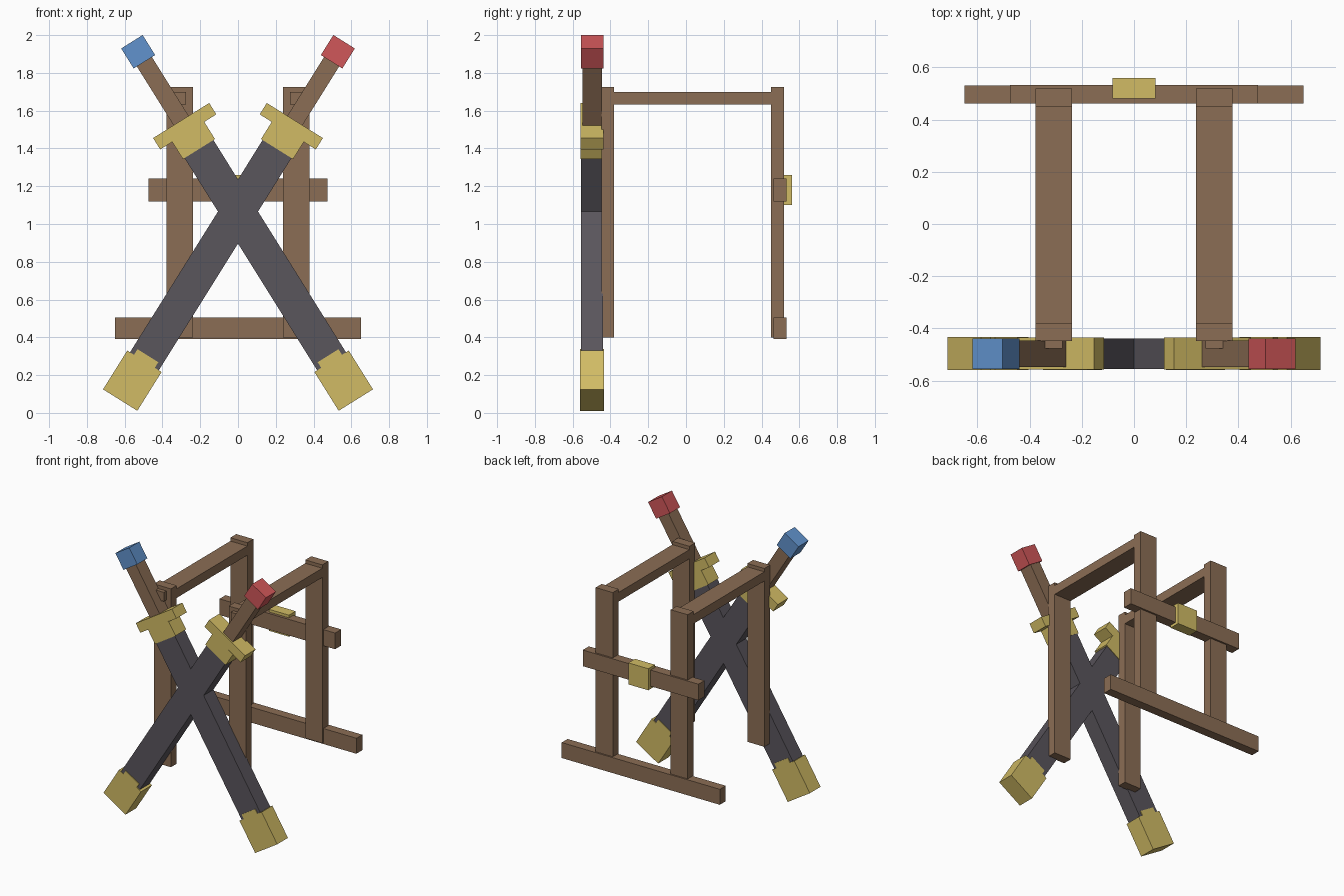
import bpy, math
from mathutils import Matrix, Vector

cube = bpy.data.objects.get("Cube")
if cube:
    bpy.data.objects.remove(cube, do_unlink=True)


def make_material(name, rgb):
    mat = bpy.data.materials.new(name)
    mat.use_nodes = True
    color = (*rgb, 1.0)
    mat.diffuse_color = color
    mat.node_tree.nodes["Principled BSDF"].inputs["Base Color"].default_value = color
    return mat


wood = make_material("brown wood", (0.26, 0.155, 0.09))
brass = make_material("brass", (0.64, 0.50, 0.13))
leather = make_material("dark grey leather", (0.102, 0.092, 0.108))
red = make_material("red", (0.63, 0.095, 0.10))
blue = make_material("blue", (0.12, 0.29, 0.61))


def box(name, mat, x, y, z, transform=Matrix()):
    """Box spanning the given (low, high) ranges, then transformed."""
    bpy.ops.mesh.primitive_cube_add(size=1)
    obj = bpy.context.object
    obj.name = name
    centre = Vector([(a + b) / 2 for a, b in (x, y, z)])
    size = [b - a for a, b in (x, y, z)]
    obj.data.transform(transform @ Matrix.Translation(centre) @ Matrix.Diagonal((*size, 1)))
    obj.data.materials.append(mat)
    return obj


# Two crossed sheathed swords, built along z around the crossing point
PARTS = [
    # part, material, half width, half depth, low end, high end
    ("scabbard", leather, 0.09, 0.058, -1.10, 0.42),
    ("scabbard_tip", brass, 0.107, 0.063, -1.177, -0.935),
    ("scabbard_tip_collar", brass, 0.065, 0.063, -0.94, -0.90),
    ("scabbard_mouth", brass, 0.10, 0.062, 0.39, 0.50),
    ("guard", brass, 0.175, 0.061, 0.497, 0.568),
    ("grip", wood, 0.047, 0.051, 0.55, 0.95),
    ("pommel", None, 0.067, 0.059, 0.935, 1.06),
]
for side, sign, accent in (("left", 1, red), ("right", -1, blue)):
    place = Matrix.Translation((0, -0.497, 1.066)) @ Matrix.Rotation(sign * math.radians(32), 4, "Y")
    for part, mat, w, d, low, high in PARTS:
        box(f"{side}_{part}", mat or accent, (-w, w), (-d, d), (low, high), place)

# Posts, top beams and hanging pegs on each side
for side, sign in (("left", 1), ("right", -1)):
    cx = sign * 0.308
    wide = (cx - 0.07, cx + 0.07)
    box(f"{side}_front_post", wood, wide, (-0.448, -0.38), (0.40, 1.725))
    box(f"{side}_back_post", wood, wide, (0.45, 0.52), (0.40, 1.725))
    box(f"{side}_top_beam", wood, wide, (-0.40, 0.47), (1.632, 1.70))
    box(f"{side}_peg", wood, (cx - 0.033, cx + 0.033), (-0.477, -0.42), (1.632, 1.70))

# Cross rails and clasp at the back
box("middle_rail", wood, (-0.475, 0.475), (0.462, 0.533), (1.12, 1.24))
box("bottom_rail", wood, (-0.65, 0.65), (0.462, 0.531), (0.39, 0.505))
box("back_clasp", brass, (-0.082, 0.082), (0.482, 0.56), (1.10, 1.26))
